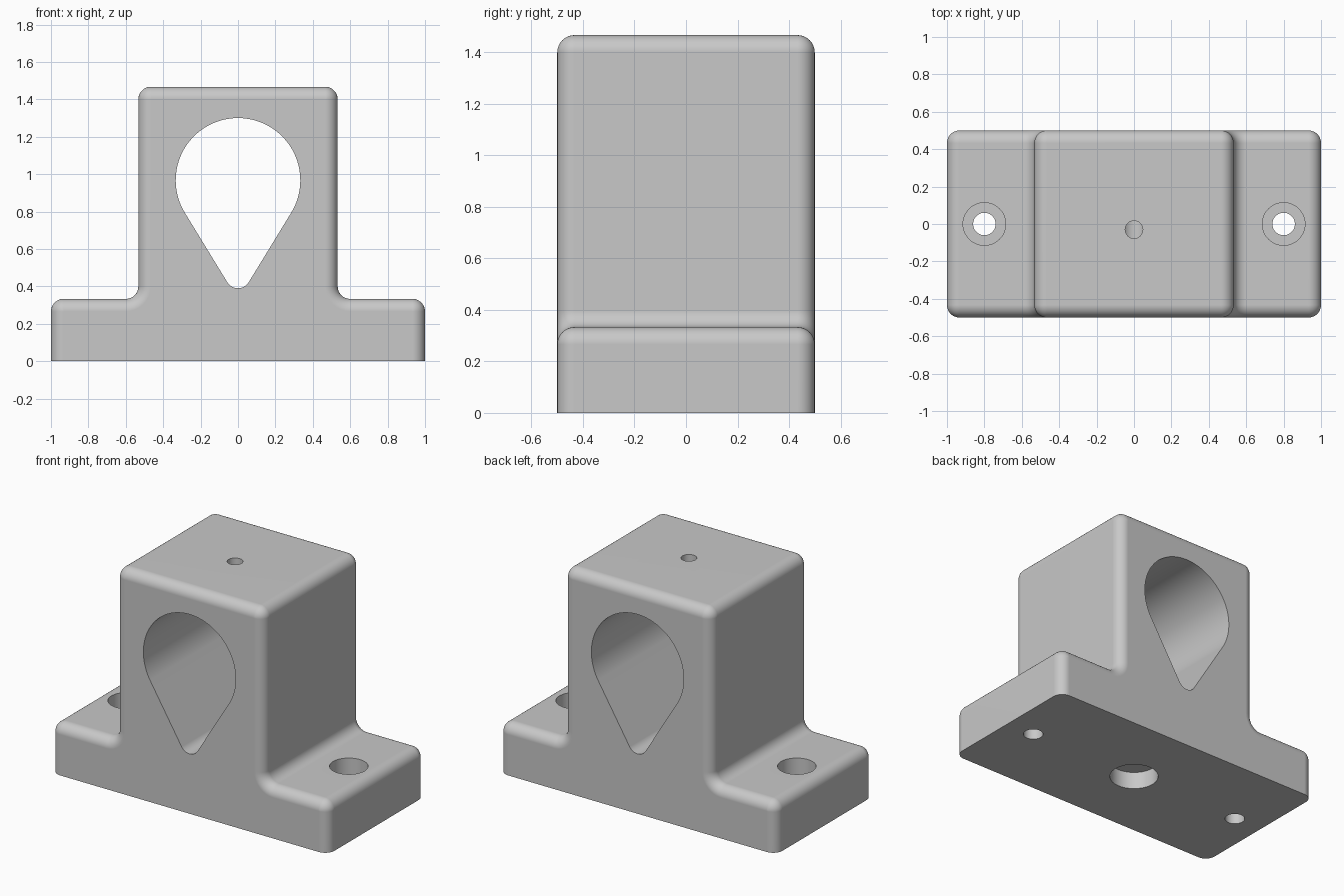
import bpy, bmesh
from math import pi, sin, cos, asin
from mathutils import Vector

if "Cube" in bpy.data.objects:
    bpy.data.objects.remove(bpy.data.objects["Cube"], do_unlink=True)

R = 0.067                      # rounding radius
BASE_H, TOP, TOWER_X, DEPTH = 0.333, 1.467, 0.533, 0.5
STEPS = 8

grey = bpy.data.materials.new("plain grey")
grey.use_nodes = True
grey.diffuse_color = (0.58, 0.58, 0.58, 1)
grey.node_tree.nodes["Principled BSDF"].inputs["Base Color"].default_value = grey.diffuse_color


def arc(cx, cz, radius, a0, a1, steps):
    return [(cx + radius * cos(a0 + (a1 - a0) * i / steps),
             cz + radius * sin(a0 + (a1 - a0) * i / steps)) for i in range(steps + 1)]


def body_profile(inset):
    """Stepped outline with rounded corners, shrunk by inset except at the floor."""
    half = [(1 - inset, 0)]
    half += arc(1 - R, BASE_H - R, R - inset, 0, pi / 2, STEPS)
    half += arc(TOWER_X + R, BASE_H + R, R + inset, 1.5 * pi, pi, STEPS)
    half += arc(TOWER_X - R, TOP - R, R - inset, 0, pi / 2, STEPS)
    return half + [(-x, z) for x, z in reversed(half)]


def finish(bm, name):
    bmesh.ops.remove_doubles(bm, verts=bm.verts, dist=1e-5)
    bmesh.ops.recalc_face_normals(bm, faces=bm.faces)
    mesh = bpy.data.meshes.new(name)
    bm.to_mesh(mesh)
    bm.free()
    mesh.materials.append(grey)
    obj = bpy.data.objects.new(name, mesh)
    bpy.context.collection.objects.link(obj)
    return obj


def loft(name, rings):
    """Solid skinned through closed rings of equal length."""
    bm = bmesh.new()
    loops = [[bm.verts.new(p) for p in ring] for ring in rings]
    n = len(loops[0])
    for a, b in zip(loops, loops[1:]):
        for i in range(n):
            j = (i + 1) % n
            bm.faces.new((a[i], a[j], b[j], b[i]))
    bm.faces.new(loops[0])
    bm.faces.new(loops[-1])
    return finish(bm, name)


def drill(name, x, y, radius, z0, z1):
    ring = arc(x, y, radius, 0, 2 * pi, 48)[:-1]
    return loft(name, [[(px, py, z) for px, py in ring] for z in (z0, z1)])


# Body: outline swept front to back, rounded at both ends
sections = []
for i in range(STEPS + 1):
    a = pi / 2 * i / STEPS
    sections.append((-(DEPTH - R + R * cos(a)), R * (1 - sin(a))))
sections += [(-y, inset) for y, inset in reversed(sections)]
body = loft("bearing_block", [[(x, y, z) for x, z in body_profile(o)] for y, o in sections])

# Teardrop bore: large circle joined by tangents to a small tip
big_r, big_z, tip_z = 0.333, 0.967, 0.457
t = asin((big_r - R) / (big_z - tip_z))
drop = arc(0, big_z, big_r, -t, pi + t, 72) + arc(0, tip_z, R, pi + t, 2 * pi - t, 12)
cutters = [loft("teardrop_cutter", [[(x, y, z) for x, z in drop] for y in (-1, 1)])]

# Counterbored screw holes
for side, s in (("left", 1), ("right", -1)):
    cutters.append(drill(side + "_screw_cutter", 0.8 * s, 0, 0.06, -0.2, 0.6))
    cutters.append(drill(side + "_counterbore_cutter", 0.8 * s, 0, 0.114, 0.133, 0.6))

# Oil hole in the top and blind recess underneath
cutters.append(drill("oil_hole_cutter", 0, -0.03, 0.047, 1.0, 1.6))
cutters.append(drill("recess_cutter", 0, 0, 0.147, -0.2, 0.113))

bpy.ops.object.select_all(action='DESELECT')
bpy.context.view_layer.objects.active = body
body.select_set(True)
for cutter in cutters:
    cutter.hide_render = True
    mod = body.modifiers.new("cut", 'BOOLEAN')
    mod.operation = 'DIFFERENCE'
    mod.solver = 'EXACT'
    mod.object = cutter
    bpy.ops.object.modifier_apply(modifier=mod.name)
for cutter in cutters:
    bpy.data.objects.remove(cutter, do_unlink=True)

# Smooth rounds, crisp hole rims, flat large faces
bpy.ops.object.shade_smooth_by_angle(angle=pi / 6)
weighted = body.modifiers.new("flat_faces", 'WEIGHTED_NORMAL')
weighted.keep_sharp = True
